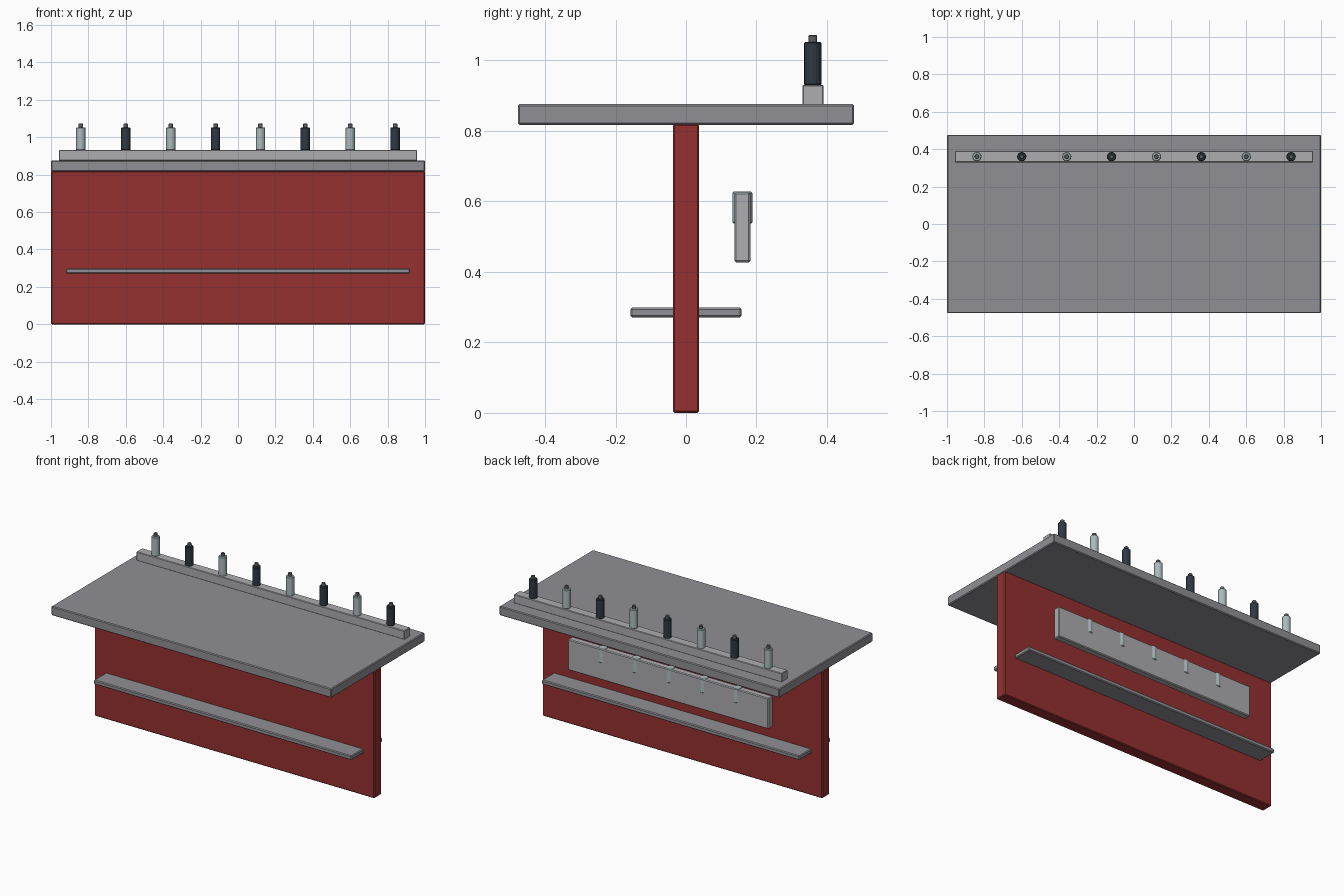
import bpy, math

if "Cube" in bpy.data.objects:
    bpy.data.objects.remove(bpy.data.objects["Cube"])


def material(name, rgb):
    m = bpy.data.materials.new(name)
    m.diffuse_color = (*rgb, 1)
    m.use_nodes = True
    m.node_tree.nodes["Principled BSDF"].inputs["Base Color"].default_value = m.diffuse_color
    return m


RED = material("red_paint", (0.30, 0.03, 0.03))
LIGHT = material("pale_glass", (0.42, 0.50, 0.52))
DARK = material("dark_glass", (0.03, 0.04, 0.055))
CAP = material("cap_metal", (0.12, 0.12, 0.13))
GREY = material("counter_grey", (0.28, 0.28, 0.30))
STEEL = material("steel_grey", (0.42, 0.42, 0.44))


def finish(ob, name, mat, bevel):
    ob.name = name
    ob.data.materials.append(mat)
    mod = ob.modifiers.new("bevel", "BEVEL")
    mod.width = bevel
    mod.segments = 1
    mod.limit_method = 'ANGLE'
    mod.angle_limit = math.radians(40)
    return ob


def box(name, x, y, z, mat, bevel=0.005):
    """Box from (min, max) ranges."""
    bpy.ops.mesh.primitive_cube_add(
        size=1, location=[(a + b) / 2 for a, b in (x, y, z)])
    ob = bpy.context.object
    ob.scale = [b - a for a, b in (x, y, z)]
    bpy.ops.object.transform_apply(location=False, rotation=False, scale=True)
    return finish(ob, name, mat, bevel)


def cylinder(name, x, y, z0, z1, r, mat, bevel=0.004):
    bpy.ops.mesh.primitive_cylinder_add(
        vertices=16, radius=r, depth=z1 - z0, location=(x, y, (z0 + z1) / 2))
    return finish(bpy.context.object, name, mat, bevel)


# Bar body
box("front_panel", (-1, 1), (-0.037, 0.037), (0, 0.82), RED)
box("counter_top", (-1, 1), (-0.477, 0.477), (0.817, 0.876), GREY)
box("foot_rail", (-0.92, 0.92), (-0.158, 0.158), (0.271, 0.299), GREY)

# Raised bottle ledge at the back of the counter
box("bottle_ledge", (-0.957, 0.957), (0.33, 0.39), (0.874, 0.931), STEEL, 0.003)
for i in range(8):
    x = -0.84 + 0.24 * i
    cylinder(f"bottle_{i + 1}", x, 0.36, 0.929, 1.053, 0.025, DARK if i % 2 else LIGHT)
    cylinder(f"bottle_cap_{i + 1}", x, 0.36, 1.05, 1.072, 0.012, CAP, 0.002)

# Hanging rail behind the panel with small bottles sunk into it
box("speed_rail", (-0.717, 0.717), (0.137, 0.183), (0.427, 0.626), STEEL)
for i in range(5):
    cylinder(f"rail_bottle_{i + 1}", -0.48 + 0.24 * i, 0.16, 0.537, 0.628, 0.0285, LIGHT)
